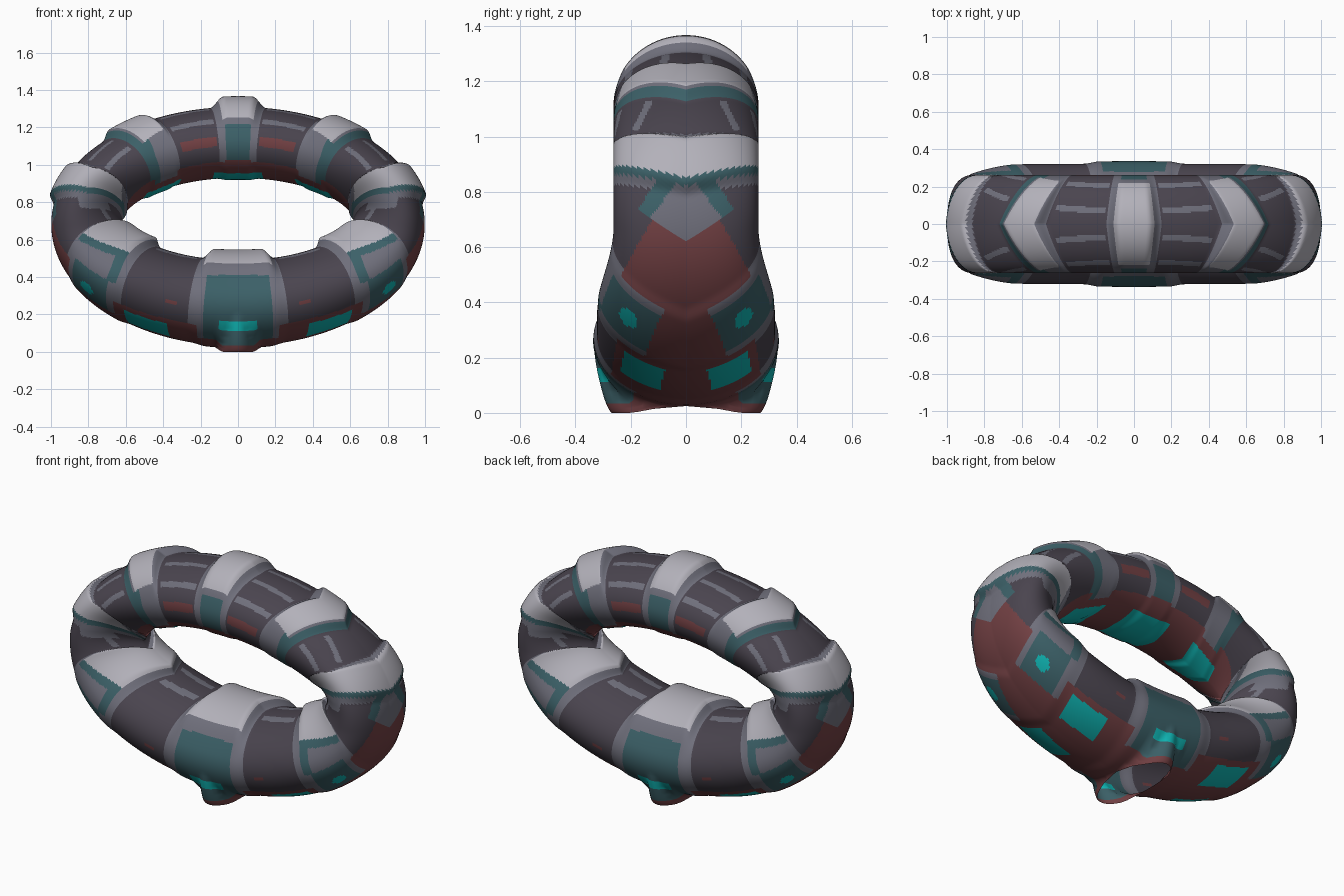
import bpy
import bmesh
from math import sin, cos, atan2, asin, pi, radians, degrees

cube = bpy.data.objects.get("Cube")
if cube:
    bpy.data.objects.remove(cube, do_unlink=True)

# Colours
COLOURS = {
    "dark_shell": (0.068, 0.058, 0.077),
    "mid_grey": (0.16, 0.16, 0.20),
    "light_cap": (0.45, 0.44, 0.49),
    "dark_teal": (0.045, 0.118, 0.138),
    "dull_red": (0.17, 0.052, 0.057),
    "cyan_light": (0.005, 0.48, 0.47),
}
DARK, GREY, LIGHT, TEAL, RED, CYAN = range(6)

# The ring leans by TILT and carries collars at these angles (mirrored in x)
TILT = radians(32)
TOP, UPPER, SIDE, LOWER, BOTTOM = 90, 48, 3, -40, -90
SEGMENTS, RINGS = 400, 110


def smooth(lo, hi, v):
    v = min(1, max(0, (v - lo) / (hi - lo)))
    return v * v * (3 - 2 * v)


def nearest_collar(t, p):
    """Collar, signed offset from it, its half width and the ring angle."""
    a = degrees(asin(max(-1, min(1, sin(t)))))
    # The side collar leans upward toward the outside
    lean = 15 * (1 - min(90, max(0, p)) / 90)
    offsets = {c: a - c for c in (TOP, UPPER, LOWER, BOTTOM)}
    offsets[SIDE] = a - SIDE - lean
    c = min(offsets, key=lambda k: abs(offsets[k]))
    return c, offsets[c], 9.5 - 2.5 * sin(t), a


def cap_range(t, c):
    """Part of the tube's section covered by the light cap."""
    lo = 0 if c == SIDE else 35 + 45 * max(0, -sin(t))
    return lo, 145 - (40 if c == UPPER else 30) * max(0, sin(t))


def tube_angle(t, alpha):
    return atan2(sin(t) * cos(TILT), sin(TILT)) + alpha


def skin_point(t, alpha):
    phi = tube_angle(t, alpha)
    s = sin(t)
    p = degrees(phi)
    c, off, half, a = nearest_collar(t, p)
    lo, hi = cap_range(t, c)
    # Collars swell the tube, most of all under the light caps
    cap = smooth(lo - 30, lo, p) * (1 - smooth(hi, hi + 30, p))
    swell = 1 - smooth(half - 2, half + 3, abs(off))
    bump = swell * (0.01 + (0.026 + 0.021 * s ** 4) * cap)
    r = 0.19 - 0.02 * s + 0.02 * s * s + bump
    x = 0.806 * (1 - 0.06 * s) * cos(t) + r * cos(phi) * cos(t)
    z = 0.69 + 0.43 * s + 0.03 * cos(t) ** 2
    z += r * (cos(phi) * s * sin(TILT) + sin(phi) * cos(TILT))
    # The tube is deeper toward the bottom of the ring
    low = -sin(atan2((z - 0.7) / 0.43, abs(x) / 0.81))
    y = 0.262 + 0.06 * smooth(0.05, 0.8, low)
    y = (y + 0.014 * swell * max(0, -s) ** 6) * sin(alpha)
    # Flared open foot under the front of the ring
    if s < 0 and alpha < pi / 2:
        w = max(0, 1 - (x / 0.12) ** 2)
        y = max(y, (0.268 + 0.065 * sin(alpha) ** 2) * w ** 0.5)
        z *= 1 - min(1, 2 * w) * cos(alpha) ** 4
    return x, -y, max(z, 0)


def collar_colour(c, off, half, p, lo, hi):
    edge = half - abs(off)
    if lo < p < hi:
        if c == UPPER and edge < 1.5:
            return GREY
        if c == SIDE and off < 2.5 - half:
            return TEAL
        return LIGHT
    if p < -24 or p > (176 if c == TOP else 190):
        return RED
    if c == BOTTOM:
        return GREY if edge < 2 or p > lo - 14 else TEAL
    if c == TOP:
        return GREY if edge < 0.5 or p < hi + 8 else TEAL
    if c == LOWER and p < 25:
        return TEAL if edge > 3 else GREY
    # Teal trim under the cap and along the lower edge
    if off < 4 - half or lo - 10 < p < lo:
        return TEAL
    return GREY


def skin_colour(t, alpha):
    p = degrees(tube_angle(t, alpha))
    c, off, half, a = nearest_collar(t, p)
    d = abs(off)
    lo, hi = cap_range(t, c)
    # Lamps on the collars and under the ring
    if c == BOTTOM and d < 5.4 and -3 < p < 9:
        return CYAN
    if c == LOWER and (off / 3) ** 2 + ((p + 4) / 8) ** 2 < 1:
        return CYAN
    if (c == TOP and d < 13 and p > 203) or (c == UPPER and d < 11 and p > 204):
        return CYAN
    if -69.5 < a < -55 and -39 < p < -9:
        return CYAN
    if d < half:
        return collar_colour(c, off, half, p, lo, hi)
    # Grey patch with teal rim on the outside below the side collar
    if c == SIDE and off < 0 and p < 30 and a > -7:
        return GREY if p < 18 else TEAL
    # Underside, collar borders and trim lines on the shell
    if p < (16 if a > -30 else -1) or p > 180:
        return RED
    if d < half + 2.5:
        return TEAL if c == UPPER and off < 0 else GREY
    if c == SIDE and -half - 9 < off < 0 and 75 < p < 125:
        return GREY
    if d > half + 4:
        if 105 < p < 114 or (a > 20 and 70 < p < 77):
            return GREY
        if a > 60 and 137 < p < 153:
            return RED
        if -72 < a < -68 and 22 < p < 27:
            return RED
    return DARK


# Front skin of the ring, swept along the tilted path
bm = bmesh.new()
grid = [[bm.verts.new(skin_point(2 * pi * i / SEGMENTS, pi * j / RINGS))
         for j in range(RINGS + 1)] for i in range(SEGMENTS)]
for i in range(SEGMENTS):
    here, after = grid[i], grid[(i + 1) % SEGMENTS]
    for j in range(RINGS):
        face = bm.faces.new((here[j], after[j], after[j + 1], here[j + 1]))
        face.smooth = True
        face.material_index = skin_colour(2 * pi * (i + 0.5) / SEGMENTS,
                                          pi * (j + 0.5) / RINGS)
mesh = bpy.data.meshes.new("ring_shell")
bm.to_mesh(mesh)
bm.free()

for name, rgb in COLOURS.items():
    mat = bpy.data.materials.new(name)
    mat.use_nodes = True
    mat.diffuse_color = (*rgb, 1)
    bsdf = mat.node_tree.nodes["Principled BSDF"]
    bsdf.inputs["Base Color"].default_value = (*rgb, 1)
    bsdf.inputs["Roughness"].default_value = 0.7
    mesh.materials.append(mat)

ring = bpy.data.objects.new("ring_shell", mesh)
bpy.context.collection.objects.link(ring)

# Back skin mirrors the front
mirror = ring.modifiers.new("back_half", 'MIRROR')
mirror.use_axis = (False, True, False)
mirror.merge_threshold = 0.0005
